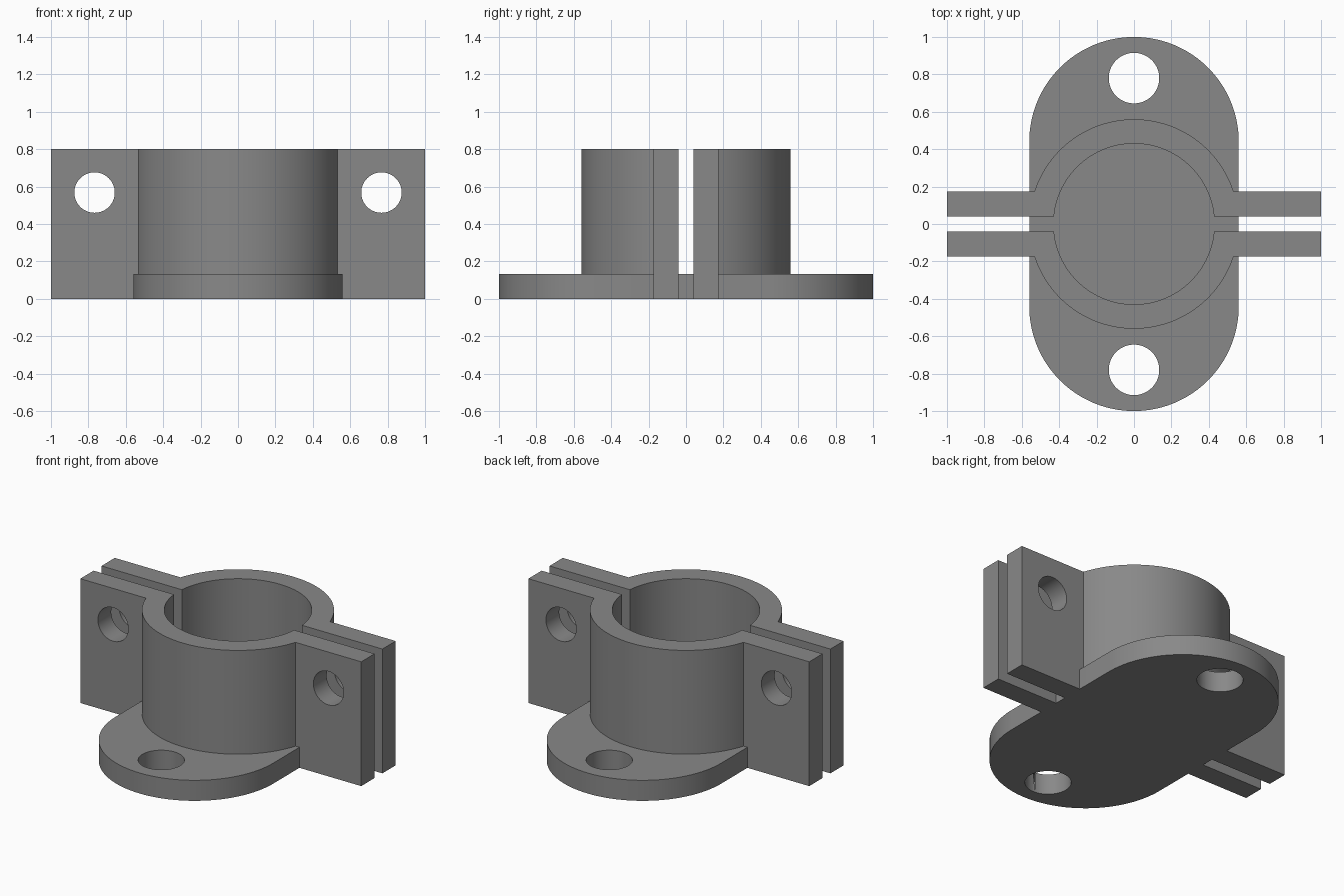
import bpy, bmesh
from math import sin, cos, pi, asin, sqrt

if "Cube" in bpy.data.objects:
    bpy.data.objects.remove(bpy.data.objects["Cube"])

R_OUT, R_IN = 0.56, 0.43          # clamp ring radii
Y_IN, Y_OUT = 0.04, 0.175         # ear thickness range
H, BASE_H = 0.8, 0.132            # total height, base plate height
END_Y = 1.0 - R_OUT               # centre of the rounded base ends

grey = bpy.data.materials.new("mid grey")
grey.diffuse_color = (0.25, 0.25, 0.25, 1)
grey.use_nodes = True
grey.node_tree.nodes["Principled BSDF"].inputs["Base Color"].default_value = grey.diffuse_color


def arc(r, a0, a1, n, cy=0.0):
    return [(r * cos(a0 + (a1 - a0) * i / n), cy + r * sin(a0 + (a1 - a0) * i / n))
            for i in range(n + 1)]


def extrude(name, outline, z0, z1):
    """Solid prism from a flat outline."""
    bm = bmesh.new()
    face = bm.faces.new([bm.verts.new((x, y, z0)) for x, y in outline])
    top = bmesh.ops.extrude_face_region(bm, geom=[face])["geom"]
    bmesh.ops.translate(bm, vec=(0, 0, z1 - z0),
                        verts=[v for v in top if isinstance(v, bmesh.types.BMVert)])
    bmesh.ops.recalc_face_normals(bm, faces=bm.faces)
    mesh = bpy.data.meshes.new(name)
    bm.to_mesh(mesh)
    bm.free()
    mesh.materials.append(grey)
    obj = bpy.data.objects.new(name, mesh)
    bpy.context.collection.objects.link(obj)
    return obj


def combine(target, other, operation):
    """Apply a boolean and drop the second object."""
    mod = target.modifiers.new("boolean", 'BOOLEAN')
    mod.operation, mod.solver, mod.object = operation, 'EXACT', other
    bpy.context.view_layer.objects.active = target
    bpy.ops.object.modifier_apply(modifier=mod.name)
    bpy.data.objects.remove(other)


def drill(target, r, loc, rot=(0, 0, 0)):
    bpy.ops.mesh.primitive_cylinder_add(vertices=64, radius=r, depth=0.8,
                                        location=loc, rotation=rot)
    cutter = bpy.context.object
    cutter.data.materials.append(grey)
    combine(target, cutter, 'DIFFERENCE')


# Base plate with rounded ends
body = extrude("clamp_bracket",
               arc(R_OUT, 0, pi, 64, END_Y) + arc(R_OUT, pi, 2 * pi, 64, -END_Y),
               0, BASE_H)

# Two half rings, each with an ear on both sides
ao, ai = asin(Y_OUT / R_OUT), asin(Y_IN / R_IN)
half = ([(1, Y_IN), (1, Y_OUT)] + arc(R_OUT, ao, pi - ao, 56)
        + [(-1, Y_OUT), (-1, Y_IN)] + arc(R_IN, pi - ai, ai, 56))
for side, name in ((1, "back_half"), (-1, "front_half")):
    combine(body, extrude(name, [(x, y * side) for x, y in half], 0, H), 'UNION')

# Bolt holes through the ears and mounting holes through the base
for s in (-1, 1):
    drill(body, 0.108, (s * 0.767, 0, 0.568), (pi / 2, 0, 0))
    drill(body, 0.135, (0, s * 0.78, 0))

# Smooth curved walls, sharp edges
bpy.ops.object.select_all(action='DESELECT')
body.select_set(True)
bpy.context.view_layer.objects.active = body
bpy.ops.object.shade_smooth_by_angle(angle=pi / 6)
